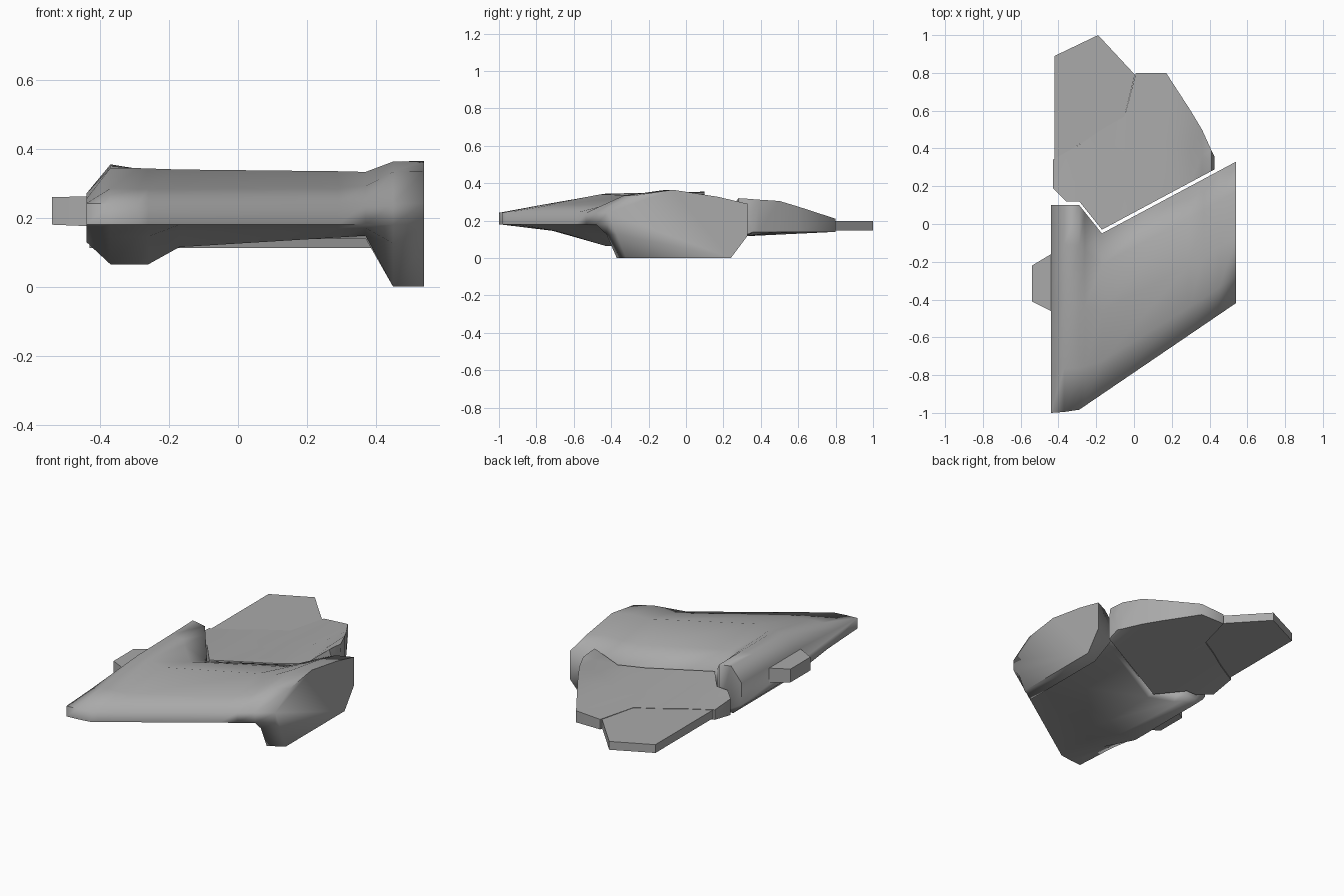
import bpy
import bmesh
import math

if "Cube" in bpy.data.objects:
    bpy.data.objects.remove(bpy.data.objects["Cube"], do_unlink=True)

grey = bpy.data.materials.new("hull_grey")
grey.use_nodes = True
colour = (0.4, 0.4, 0.4, 1)
grey.diffuse_color = colour
grey.node_tree.nodes["Principled BSDF"].inputs["Base Color"].default_value = colour


def mix(start, end, amount):
    return start + (end - start) * amount


def loft(name, rings, sharp_angle):
    """Skin a list of equally long closed rings and cap both ends."""
    bm = bmesh.new()
    loops = [[bm.verts.new(point) for point in ring] for ring in rings]
    count = len(loops[0])
    for first, second in zip(loops, loops[1:]):
        for i in range(count):
            j = (i + 1) % count
            bm.faces.new((first[i], first[j], second[j], second[i]))
    bm.faces.new(loops[0])
    bm.faces.new(loops[-1])
    bmesh.ops.recalc_face_normals(bm, faces=bm.faces)
    mesh = bpy.data.meshes.new(name)
    bm.to_mesh(mesh)
    bm.free()
    mesh.materials.append(grey)
    obj = bpy.data.objects.new(name, mesh)
    bpy.context.collection.objects.link(obj)
    bpy.ops.object.select_all(action="DESELECT")
    obj.select_set(True)
    bpy.context.view_layer.objects.active = obj
    bpy.ops.object.shade_smooth_by_angle(angle=math.radians(sharp_angle))


# Plan outline of the main hull
def leading_edge(x):
    if x < -0.3:
        return mix(-0.99, -1.0, (-0.3 - x) / 0.14)
    return -0.99 + 0.68 * (x + 0.3)


def trailing_edge(x):
    if x > -0.17:
        return -0.05 + 0.535 * (x + 0.17)
    return min(0.1, -0.05 - 1.25 * (x + 0.17))


def hull_ring(x, ridge, crown, rear, low, inset, keel, belly, bulge):
    front, back = leading_edge(x), trailing_edge(x)
    nose_top, nose_low = 0.242, 0.18
    profile = [
        (front, nose_low),
        (front, nose_top),
        (mix(front, ridge, 0.4), mix(nose_top, crown, bulge)),
        (ridge, crown),
        (mix(ridge, back, 0.6), mix(crown, rear, 0.5)),
        (back, rear),
        (back, low),
        (back - inset, belly),
        (keel, belly),
        (mix(front, keel, 0.5), mix(nose_low, belly, 0.3)),
    ]
    return [(x, y, z) for y, z in profile]


# Main hull: x, ridge y, crown z, rear z, low z, inset, keel y, belly z, bulge.
# The top falls from the ridge to the gap, except in the tall block on the right.
hull_stations = [
    (-0.44, -0.42, 0.27, 0.27, 0.14, 0.02, -0.43, 0.13, 0.45),
    (-0.37, -0.42, 0.345, 0.355, 0.1, 0.02, -0.43, 0.065, 0.42),
    (-0.29, -0.43, 0.344, 0.342, 0.1, 0.02, -0.43, 0.065, 0.42),
    (-0.26, -0.44, 0.343, 0.312, 0.1, 0.02, -0.43, 0.065, 0.42),
    (-0.17, -0.46, 0.34, 0.22, 0.13, 0.03, -0.43, 0.115, 0.42),
    (0.29, -0.22, 0.335, 0.225, 0.14, 0.04, -0.33, 0.143, 0.45),
    (0.37, -0.18, 0.333, 0.27, 0.14, 0.05, -0.3, 0.148, 0.55),
    (0.45, -0.12, 0.363, 0.295, 0.12, 0.09, -0.37, 0, 0.75),
    (0.54, -0.07, 0.365, 0.29, 0.12, 0.09, -0.32, 0, 0.75),
]
loft("main_hull", [hull_ring(*station) for station in hull_stations], 80)


# Rear panel: low and level, with a raised rim on its outer edge
def panel_ring(x, back, front_top, middle_top, back_top):
    front = trailing_edge(x) + 0.02
    if x < -0.4:
        front = 0.19
    middle = mix(front, back, 0.45)
    profile = [
        (front, 0.112),
        (front, front_top),
        (middle, middle_top),
        (back, back_top),
        (back, 0.14),
    ]
    return [(x, y, z) for y, z in profile]


panel_stations = [
    (-0.43, 0.34, 0.21, 0.205, 0.2),
    (-0.36, 0.38, 0.215, 0.207, 0.2),
    (-0.29, 0.42, 0.22, 0.21, 0.2),
    (-0.17, 0.5, 0.22, 0.21, 0.2),
    (-0.05, 0.57, 0.22, 0.21, 0.2),
    (0.01, 0.8, 0.22, 0.21, 0.2),
    (0.17, 0.8, 0.22, 0.215, 0.21),
    (0.3, 0.6, 0.23, 0.255, 0.275),
    (0.36, 0.5, 0.28, 0.3, 0.305),
    (0.41, 0.39, 0.32, 0.317, 0.312),
    (0.425, 0.36, 0.25, 0.25, 0.25),
]
loft("rear_panel", [panel_ring(*station) for station in panel_stations], 60)

# Tail plate behind the rear panel
tail_outline = [
    (-0.42, 0.34), (-0.42, 0.89), (-0.19, 1.0), (0.005, 0.79), (-0.05, 0.57),
]
loft("tail_plate", [[(x, y, z) for x, y in tail_outline] for z in (0.148, 0.198)], 40)


# Small side pod on the right edge
def pod_ring(x, front, back, bottom, top):
    return [(x, front, bottom), (x, front, top), (x, back, top), (x, back, bottom)]


loft("side_pod", [
    pod_ring(-0.4, -0.47, -0.14, 0.175, 0.262),
    pod_ring(-0.44, -0.46, -0.16, 0.176, 0.262),
    pod_ring(-0.54, -0.41, -0.22, 0.18, 0.26),
], 40)
